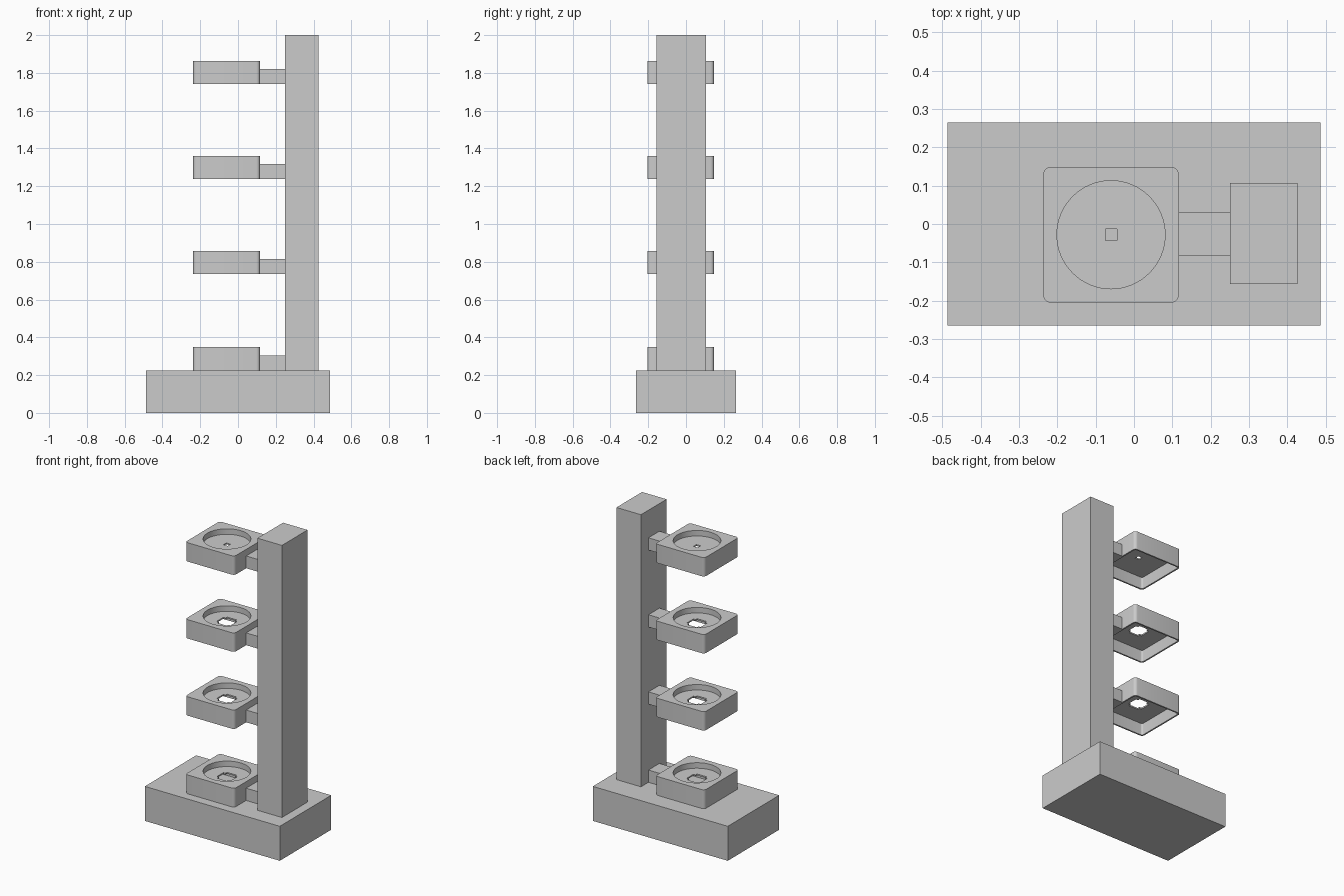
import bpy, bmesh, math

if "Cube" in bpy.data.objects:
    bpy.data.objects.remove(bpy.data.objects["Cube"])

CX, CY, HALF, H = -0.06, -0.028, 0.177, 0.123   # tray centre, half width, height
FLOOR, RECESS = 0.078, 0.087                    # underside and top of the thin tray floor


def make(name, bm):
    bmesh.ops.recalc_face_normals(bm, faces=bm.faces)
    me = bpy.data.meshes.new(name)
    bm.to_mesh(me)
    bm.free()
    ob = bpy.data.objects.new(name, me)
    bpy.context.collection.objects.link(ob)
    return ob


def box(name, x0, x1, y0, y1, z0, z1):
    bm = bmesh.new()
    bmesh.ops.create_cube(bm, size=1)
    for v in bm.verts:
        v.co = ((x0 + x1) / 2 + v.co.x * (x1 - x0),
                (y0 + y1) / 2 + v.co.y * (y1 - y0),
                (z0 + z1) / 2 + v.co.z * (z1 - z0))
    return make(name, bm)


def prism(name, outline, z0, z1):
    bm = bmesh.new()
    face = bm.faces.new([bm.verts.new((x, y, z0)) for x, y in outline])
    ext = bmesh.ops.extrude_face_region(bm, geom=[face])["geom"]
    for v in ext:
        if isinstance(v, bmesh.types.BMVert):
            v.co.z = z1
    return make(name, bm)


def rounded_square(half, r, n=6):
    pts = []
    for q, (sx, sy) in enumerate(((1, 1), (-1, 1), (-1, -1), (1, -1))):
        for i in range(n + 1):
            a = math.pi / 2 * (q + i / n)
            pts.append((CX + sx * (half - r) + r * math.cos(a),
                        CY + sy * (half - r) + r * math.sin(a)))
    return pts


def circle(r, n=64):
    return [(CX + r * math.cos(2 * math.pi * i / n),
             CY + r * math.sin(2 * math.pi * i / n)) for i in range(n)]


def cross(a, b):
    quarter = [(a, b), (b, b), (b, a)]
    pts = []
    for q in range(4):
        for x, y in quarter:
            for _ in range(q):
                x, y = -y, x
            pts.append((CX + x, CY + y))
    return pts


def square(a):
    return [(CX + sx * a, CY + sy * a) for sx, sy in ((1, 1), (-1, 1), (-1, -1), (1, -1))]


def cut(ob, cutter):
    mod = ob.modifiers.new("cut", "BOOLEAN")
    mod.operation = "DIFFERENCE"
    mod.solver = "EXACT"
    mod.object = cutter
    bpy.context.view_layer.objects.active = ob
    bpy.ops.object.modifier_apply(modifier=mod.name)
    bpy.data.objects.remove(cutter)


# Base and column
box("base", -0.487, 0.487, -0.265, 0.265, 0, 0.225)
box("column", 0.25, 0.427, -0.157, 0.107, 0.225, 2.0)

# Four hollow trays on arms; only the top one has a small hole
for i, z in enumerate((0.225, 0.735, 1.238, 1.74)):
    tray = prism(f"tray_{i + 1}", rounded_square(HALF, 0.02), z, z + H)
    cut(tray, prism("cavity", rounded_square(HALF - 0.01, 0.012), z - 0.05, z + FLOOR))
    cut(tray, prism("recess", circle(0.141), z + RECESS, z + H + 0.05))
    hole = square(0.015) if i == 3 else cross(0.05, 0.034)
    cut(tray, prism("hole", hole, z + FLOOR - 0.02, z + RECESS + 0.02))
    bpy.ops.object.select_all(action="DESELECT")
    tray.select_set(True)
    bpy.context.view_layer.objects.active = tray
    bpy.ops.object.shade_smooth_by_angle(angle=math.radians(30))
    box(f"arm_{i + 1}", CX + HALF - 0.005, 0.25, -0.083, 0.03, z, z + 0.08)
